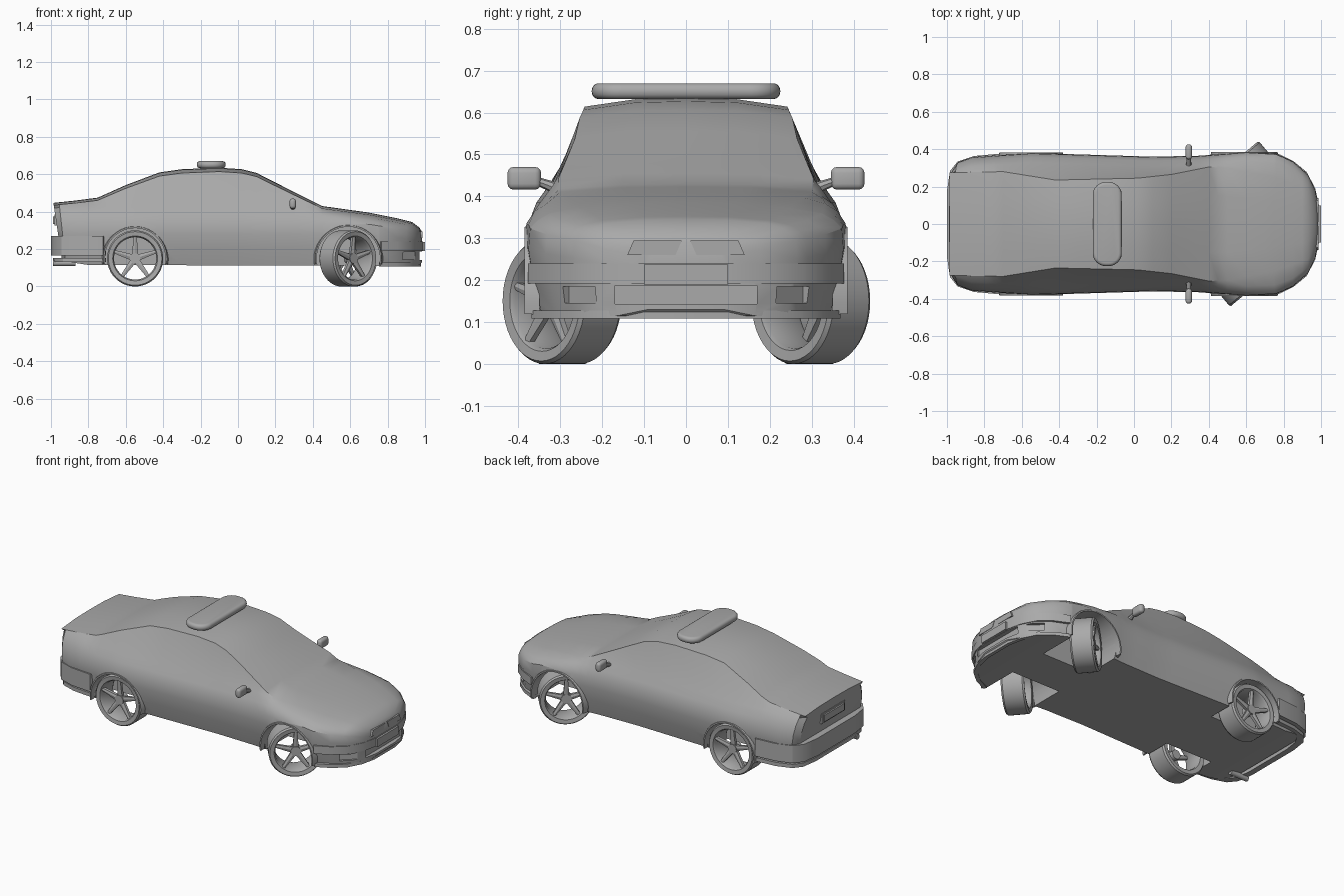
import bpy, bmesh
from math import sin, cos, pi, radians
from mathutils import Matrix, Vector

cube = bpy.data.objects.get("Cube")
if cube:
    bpy.data.objects.remove(cube)

grey = bpy.data.materials.new("plain_grey")
grey.use_nodes = True
grey.diffuse_color = (0.4, 0.4, 0.4, 1)
grey.node_tree.nodes["Principled BSDF"].inputs["Base Color"].default_value = (0.4, 0.4, 0.4, 1)
parts = []


def finish(name, bm, matrix=None):
    bmesh.ops.recalc_face_normals(bm, faces=bm.faces)
    mesh = bpy.data.meshes.new(name)
    bm.to_mesh(mesh)
    bm.free()
    if matrix:
        mesh.transform(matrix)
    mesh.materials.append(grey)
    ob = bpy.data.objects.new(name, mesh)
    bpy.context.collection.objects.link(ob)
    parts.append(ob)
    return ob


def skin(name, rings, loop=False, matrix=None):
    """Bridge equal rings of points; cap the ends unless they loop round."""
    bm = bmesh.new()
    rows = [[bm.verts.new(p) for p in ring] for ring in rings]
    for a, b in zip(rows, rows[1:] + (rows[:1] if loop else [])):
        for i in range(len(a)):
            bm.faces.new((a[i - 1], a[i], b[i], b[i - 1]))
    if not loop:
        bm.faces.new(rows[0])
        bm.faces.new(rows[-1])
    return finish(name, bm, matrix)


def box(name, centre, size, turn=0):
    bm = bmesh.new()
    bmesh.ops.create_cube(bm, size=1)
    move = Matrix.Translation(centre) @ Matrix.Rotation(turn, 4, "Z")
    return finish(name, bm, move @ Matrix.Diagonal((*size, 1)))


def rounded(ob, width, segments, only_upright=False):
    bm = bmesh.new()
    bm.from_mesh(ob.data)
    bm.normal_update()
    if only_upright:
        edges = [e for e in bm.edges if abs(e.verts[0].co.z - e.verts[1].co.z) > 0.01]
    else:
        edges = [e for e in bm.edges if e.calc_face_angle(0) > 0.8]
    bmesh.ops.bevel(bm, geom=edges, offset=width, segments=segments,
                    profile=0.5, affect="EDGES", clamp_overlap=True)
    bm.to_mesh(ob.data)
    bm.free()


def at(curve, x):
    for (xa, a), (xb, b) in zip(curve, curve[1:]):
        if x <= xb:
            return a + (b - a) * max(0, x - xa) / (xb - xa)
    return curve[-1][1]


# Body curves along the length
top = [(-.965, .447), (-.75, .475), (-.6, .542), (-.42, .61), (-.3, .627), (-.1, .635),
       (.02, .627), (.1, .607), (.28, .515), (.45, .43), (.7, .395), (.85, .365),
       (.93, .345), (.97, .315), (.985, .29)]
width = [(-.965, .29), (-.94, .33), (-.87, .357), (-.55, .38), (.1, .36), (.35, .365),
         (.6, .385), (.76, .376), (.85, .335), (.93, .265), (.97, .18), (.985, .1)]
roof_width = [(-.965, .275), (-.7, .28), (-.42, .235), (.02, .245), (.2, .265),
              (.4, .305), (.5, .3), (.75, .25), (.93, .19), (.985, .07)]
floor = [(-.965, .14), (-.8, .115), (.9, .11), (.97, .115), (.985, .13)]


def section(x):
    w, wt, zt, zb = at(width, x), at(roof_width, x), at(top, x), at(floor, x)
    h = zt - zb
    half = [(0, zb), (.91 * w, zb), (.97 * w, min(.2, zb + .35 * h)),
            (w, min(.28, zb + .6 * h)), (.99 * w, min(.335, zb + .78 * h)),
            (.94 * w, min(.385, zb + .85 * h)), (.865 * w, min(.425, zb + .91 * h)),
            (wt, zt - .04 * h), (.5 * wt, zt - .006 * h), (0, zt)]
    ring = half + [(-y, z) for y, z in half[-2:0:-1]]
    rake = max(0, (-.87 - x) / .095) * .15
    return [(x - rake * (z - .3), y, z) for y, z in ring]


stations = sorted({x for c in (top, width, roof_width, floor) for x, v in c})
body = skin("body_shell", [section(x) for x in stations])


# Wheel wells and front intakes cut from the body
def disc(radius, y, cx, cz, n=40):
    return [(cx + radius * cos(2 * pi * i / n), y, cz + radius * sin(2 * pi * i / n))
            for i in range(n)]


cutters = [box("intake_cutter", (1.05, 0, .165), (.18, .34, .045))]
for s in (-1, 1):
    for x, r, inner in ((-.55, .163, .19), (.59, .17, .13)):
        cutters.append(skin("well_cutter", [disc(r, s * inner, x, .15), disc(r, s * .5, x, .15)]))
    cutters.append(box("intake_cutter", (.925, s * .265, .165), (.05, .1, .04), s * radians(48)))
bpy.context.view_layer.objects.active = body
for c in cutters:
    mod = body.modifiers.new("cut", "BOOLEAN")
    mod.operation, mod.solver, mod.object = "DIFFERENCE", "EXACT", c
    bpy.ops.object.modifier_apply(modifier=mod.name)
    parts.remove(c)
    bpy.data.objects.remove(c)


# Bumpers and lips wrap round each end
def band(name, plan, z0, z1, outer, inner=.93):
    cx = plan[0][0] * .8
    path = plan + [(x, -y) for x, y in reversed(plan)]
    rings = []
    for x, y in path:
        rings.append([(cx + (x - cx) * s, y * s, z)
                      for s, z in ((inner, z0), (outer, z0), (outer, z1), (inner, z1))])
    return skin(name, rings)


front_plan = [(.765, .374), (.85, .333), (.92, .275), (.965, .19), (.985, .1)]
rear_plan = [(-.72, .372), (-.85, .36), (-.94, .33), (-.98, .28), (-.995, .18)]
band("front_bumper", front_plan, .192, .24, 1.01)
band("front_lip", front_plan, .108, .128, .985)
band("rear_bumper", rear_plan, .165, .27, 1.01, .9)
band("rear_lip", rear_plan, .13, .152, .985, .9)

# Plates, grille openings and exhaust
box("front_plate", (.985, 0, .213), (.03, .2, .048))
box("rear_plate_frame", (-.966, 0, .355), (.03, .22, .06))
box("rear_plate", (-.975, 0, .355), (.03, .19, .04))
for s in (-1, 1):
    outline = [(.01, .295), (.125, .295), (.14, .26), (.025, .26)]
    skin("grille_opening", [[(x, s * y, z) for y, z in outline] for x in (.95, .987)])
turn_x = Matrix.Translation((-.93, -.22, .125)) @ Matrix.Rotation(pi / 2, 4, "Z")
skin("exhaust_pipe", [disc(.016, y, 0, 0, 16) for y in (-.06, .06)], matrix=turn_x)

# Wheel arch lips
for s in (-1, 1):
    for x, r, y in ((-.55, .162, .381), (.59, .169, .386)):
        rings = []
        for i in range(25):
            a = radians(-10 + 200 * i / 24)
            rings.append([(x + k * cos(a), s * v, .15 + k * sin(a))
                          for k, v in ((r, .35), (r, y), (r + .008, y), (r + .016, .35))])
        skin("arch_lip", rings)


# Wheels, outer face towards local -y
def wheel(name, x, y, turn):
    m = Matrix.Translation((x, y, .15)) @ Matrix.Rotation(turn, 4, "Z")
    profile = [(.113, -.05), (.12, -.062), (.143, -.065), (.15, -.055),
               (.15, .055), (.143, .065), (.118, .062), (.113, .05)]
    rings = []
    for i in range(48):
        a = 2 * pi * i / 48
        rings.append([(r * cos(a), v, r * sin(a)) for r, v in profile])
    skin(name + "_tyre", rings, True, m)
    skin(name + "_hub", [disc(.028, -.052, 0, 0, 20), disc(.028, 0, 0, 0, 20)], matrix=m)
    for i in range(5):
        spin = Matrix.Rotation(2 * pi * i / 5, 4, "Y")
        rings = []
        for z, w, v in ((.01, .017, -.048), (.116, .009, -.056)):
            rings.append([(-w, v + .02, z), (-w, v + .004, z), (0, v, z),
                          (w, v + .004, z), (w, v + .02, z)])
        skin(name + "_spoke", rings, matrix=m @ spin)


steer = radians(40)
wheel("rear_right_wheel", -.55, -.295, 0)
wheel("rear_left_wheel", -.55, .295, pi)
wheel("front_right_wheel", .587, -.296, steer)
wheel("front_left_wheel", .593, .298, pi + steer)

# Door mirrors
for s in (-1, 1):
    shell = box("mirror_shell", (.293, s * .386, .443), (.034, .08, .054))
    rounded(shell, .014, 3)
    rings = []
    for y, z, r in ((.3, .415, .016), (.36, .438, .01)):
        rings.append([(.293 + r * cos(k * pi / 4), s * y, z + r * sin(k * pi / 4))
                      for k in range(8)])
    skin("mirror_stalk", rings)

# Roof light bar
bar = box("roof_light_bar", (-.143, 0, .651), (.155, .45, .038))
rounded(bar, .07, 8, True)
rounded(bar, .017, 4)

# Smooth shading with sharp edges kept
bpy.ops.object.select_all(action="DESELECT")
for ob in parts:
    ob.select_set(True)
bpy.context.view_layer.objects.active = body
bpy.ops.object.shade_smooth_by_angle(angle=radians(32))
